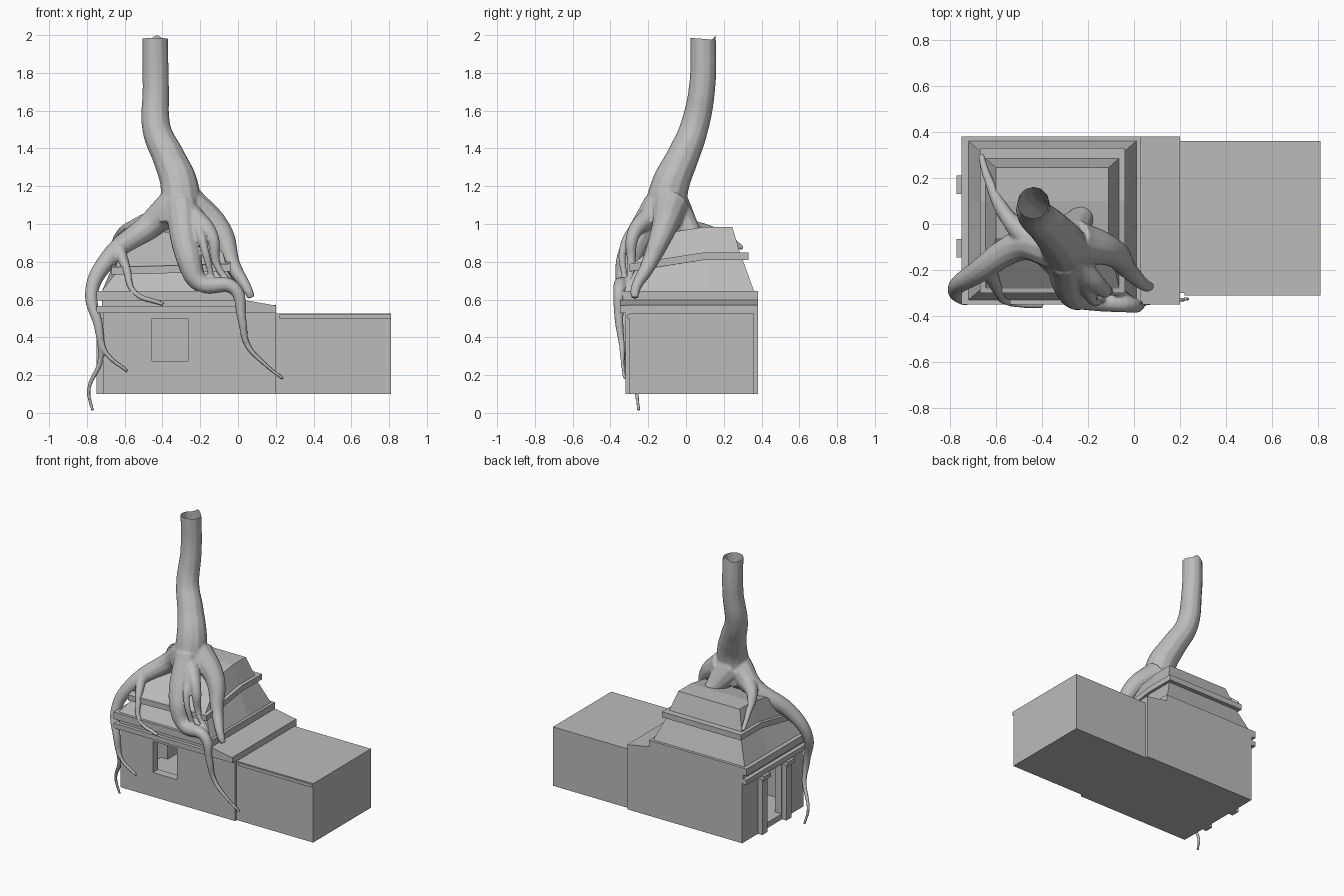
import bpy, bmesh, math

if "Cube" in bpy.data.objects:
    bpy.data.objects.remove(bpy.data.objects["Cube"], do_unlink=True)

stone = bpy.data.materials.new("plain grey")
stone.use_nodes = True
grey = (0.5, 0.5, 0.5, 1)
stone.diffuse_color = grey
stone.node_tree.nodes["Principled BSDF"].inputs["Base Color"].default_value = grey


def use_stone(mesh):
    mesh.materials.clear()
    mesh.materials.append(stone)


def add_object(name, mesh):
    obj = bpy.data.objects.new(name, mesh)
    bpy.context.collection.objects.link(obj)
    use_stone(mesh)
    return obj


def frustum(name, base, top, z0, z1, sag=0.0):
    """Four-sided block; base and top are (x0, x1, y0, y1). Sag lowers its front."""
    bm = bmesh.new()
    rings = []
    for (x0, x1, y0, y1), z in ((base, z0), (top, z1)):
        corners = ((x0, y0), (x1, y0), (x1, y1), (x0, y1))
        rings.append([bm.verts.new((x, y, z)) for x, y in corners])
    low, high = rings
    bm.faces.new(low[::-1])
    bm.faces.new(high)
    for i in range(4):
        j = (i + 1) % 4
        bm.faces.new((low[i], low[j], high[j], high[i]))
    if sag:
        hinge = 0.1
        bmesh.ops.bisect_plane(bm, geom=bm.verts[:] + bm.edges[:] + bm.faces[:],
                               plane_co=(0, hinge, 0), plane_no=(0, 1, 0))
        for v in bm.verts:
            if v.co.z > 0.7 and v.co.y < hinge:
                tilt = 1 - 0.4 * (v.co.x + 0.35)
                v.co.z -= sag * tilt * (hinge - v.co.y) / 0.4
    mesh = bpy.data.meshes.new(name)
    bm.to_mesh(mesh)
    bm.free()
    return add_object(name, mesh)


def box(name, x0, x1, y0, y1, z0, z1):
    return frustum(name, (x0, x1, y0, y1), (x0, x1, y0, y1), z0, z1)


def evaluated_mesh(obj):
    depsgraph = bpy.context.evaluated_depsgraph_get()
    return bpy.data.meshes.new_from_object(obj.evaluated_get(depsgraph))


def cut(obj, *bounds):
    cutter = box("cutter", *bounds)
    cutter.hide_render = True
    mod = obj.modifiers.new("cut", 'BOOLEAN')
    mod.operation, mod.object, mod.solver = 'DIFFERENCE', cutter, 'EXACT'
    mesh = evaluated_mesh(obj)
    obj.modifiers.clear()
    obj.data = mesh
    bpy.data.objects.remove(cutter, do_unlink=True)
    use_stone(mesh)


# Main chamber: hollow, with a front window and a door in the right end
chamber = box("chamber", -.715, .2, -.32, .38, .1, .57)
cut(chamber, -.66, .15, -.26, .33, .14, .52)
cut(chamber, -.455, -.265, -.4, -.2, .275, .5)
cut(chamber, -.8, -.6, -.07, .14, .14, .5)

# Annex and its narrow front moulding
box("annex", .2, .81, -.3, .36, .1, .525)
box("annex_moulding", .22, .81, -.31, -.295, .5, .522)

# Door posts and their capitals
for side, y in (("front", -.105), ("back", .17)):
    box(side + "_door_post", -.75, -.71, y - .03, y + .03, .1, .5)
    box(side + "_door_capital", -.77, -.71, y - .04, y + .04, .5, .53)

# Cornices, with the sloping ledge towards the annex
box("lower_cornice", -.75, .2, -.35, .38, .53, .565)
box("cornice_neck", -.72, .03, -.325, .38, .56, .6)
box("upper_cornice", -.75, .03, -.35, .38, .595, .645)
ledge = box("ledge", .02, .2, -.35, .38, .56, .568)
for v in ledge.data.vertices:
    if v.co.z > 0.565 and v.co.x < 0.1:
        v.co.z = 0.6

# Stepped roof, slumped at the front
slump = 0.07
frustum("lower_roof", (-.72, .01, -.33, .36), (-.65, -.06, -.27, .3), .645, .81, slump)
band = (-.67, -.04, -.3, .33)
frustum("roof_band", band, band, .81, .85, slump)
frustum("upper_roof", (-.645, -.065, -.28, .285), (-.6, -.11, -.06, .245),
        .85, .985, slump)

# Tree: trunk and roots as paths that taper fast at first, then slowly
curve = bpy.data.curves.new("tree_paths", 'CURVE')
curve.dimensions = '3D'
curve.bevel_depth = 1
curve.bevel_resolution = 4
curve.resolution_u = 8
curve.use_fill_caps = True


def limb(thick, thin, *path):
    spline = curve.splines.new('BEZIER')
    last = len(path) - 1
    spline.bezier_points.add(last)
    for i, (point, place) in enumerate(zip(spline.bezier_points, path)):
        point.co = place
        point.radius = thin + (thick - thin) * (1 - i / last) ** 2
        point.handle_left_type = point.handle_right_type = 'AUTO'


# Trunk, with a flare at its back
limb(.12, .068, (-.31, -.12, 1), (-.31, -.085, 1.2), (-.365, -.02, 1.35),
     (-.43, .04, 1.5), (-.435, .085, 1.72), (-.44, .09, 2.06))
limb(.11, .05, (-.3, -.08, 1.08), (-.22, .04, .94))

# Right root, hanging to the ground, and its two shoots
limb(.09, .009, (-.34, -.11, 1.1), (-.48, -.09, .98), (-.68, -.21, .82),
     (-.775, -.28, .64), (-.735, -.33, .44), (-.728, -.31, .28),
     (-.79, -.265, .12), (-.77, -.25, .012))
limb(.02, .01, (-.74, -.33, .45), (-.7, -.335, .32), (-.585, -.325, .22))
limb(.035, .012, (-.63, -.2, .87), (-.59, -.29, .76), (-.55, -.34, .64),
     (-.395, -.355, .575))

# Root over the back of the roof
limb(.06, .014, (-.44, -.08, 1.02), (-.55, .03, .99), (-.635, .2, .94),
     (-.665, .3, .87))

# Long front root
limb(.09, .009, (-.3, -.14, 1.1), (-.26, -.3, .82), (-.2, -.325, .69),
     (-.02, -.35, .66), (.02, -.355, .5), (.05, -.34, .36),
     (.14, -.335, .26), (.24, -.325, .18))

# Left root
limb(.1, .02, (-.26, -.08, 1.1), (-.1, -.12, .97), (-.025, -.2, .78),
     (.055, -.27, .645), (.07, -.27, .61))

# Slender roots between the two large ones
limb(.06, .016, (-.25, -.18, 1.05), (-.14, -.28, .94), (-.11, -.29, .78),
     (-.01, -.3, .65))
limb(.04, .015, (-.22, -.23, 1.02), (-.18, -.33, .88), (-.13, -.32, .68))

# Fuse the limbs into one soft surface
paths = bpy.data.objects.new("tree_paths", curve)
bpy.context.collection.objects.link(paths)
bpy.context.view_layer.update()
tree = add_object("tree", evaluated_mesh(paths))
bpy.data.objects.remove(paths, do_unlink=True)
fuse = tree.modifiers.new("fuse", 'REMESH')
fuse.mode = 'VOXEL'
fuse.voxel_size = 0.007
soften = tree.modifiers.new("soften", 'SMOOTH')
soften.factor, soften.iterations = 0.5, 5
mesh = evaluated_mesh(tree)
tree.modifiers.clear()
tree.data = mesh

# Break the trunk open at the top, leaving a splintered rim
bm = bmesh.new()
bm.from_mesh(mesh)
bmesh.ops.bisect_plane(bm, geom=bm.verts[:] + bm.edges[:] + bm.faces[:],
                       plane_co=(-.44, .09, 1.98), plane_no=(0, .08, 1),
                       clear_outer=True)
for v in bm.verts:
    if v.is_boundary:
        angle = math.atan2(v.co.y - 0.09, v.co.x + 0.44)
        v.co.z += 0.024 * max(0, math.cos(angle - 1.4)) ** 12
bm.to_mesh(mesh)
bm.free()
mesh.shade_smooth()
use_stone(mesh)
